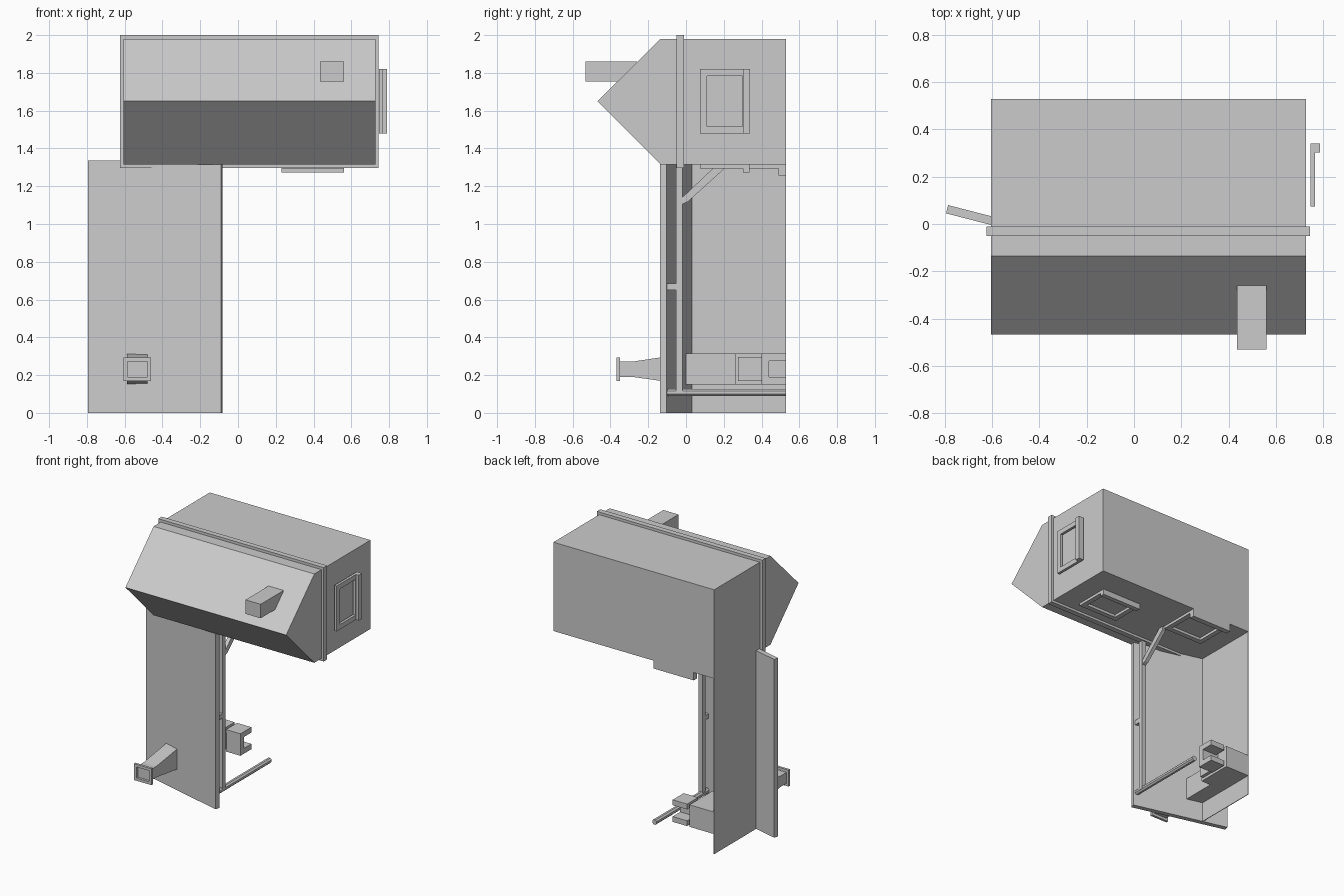
import bpy, bmesh, math
from mathutils import Vector

if "Cube" in bpy.data.objects:
    bpy.data.objects.remove(bpy.data.objects["Cube"])


def finish(name, bm):
    bmesh.ops.recalc_face_normals(bm, faces=bm.faces)
    me = bpy.data.meshes.new(name)
    bm.to_mesh(me)
    bm.free()
    ob = bpy.data.objects.new(name, me)
    bpy.context.collection.objects.link(ob)
    return ob


def add_prism(bm, pts, axis, lo, hi):
    """Extrude a 2D profile along an axis; the profile uses the other two axes in order."""
    def vec(p, h):
        c = list(p)
        c.insert(axis, h)
        return bm.verts.new(c)
    a = [vec(p, lo) for p in pts]
    b = [vec(p, hi) for p in pts]
    n = len(pts)
    bm.faces.new(a)
    bm.faces.new(b)
    for i in range(n):
        j = (i + 1) % n
        bm.faces.new((a[i], a[j], b[j], b[i]))


def prism(name, pts, axis, lo, hi):
    bm = bmesh.new()
    add_prism(bm, pts, axis, lo, hi)
    return finish(name, bm)


def rect(u0, u1, v0, v1):
    return [(u0, v0), (u1, v0), (u1, v1), (u0, v1)]


def box(name, x, y, z):
    return prism(name, rect(*x, *y), 2, *z)


def frame(name, axis, u, v, lo, hi, t):
    """Open rectangular frame of bar width t."""
    bm = bmesh.new()
    (u0, u1), (v0, v1) = u, v
    for r in (rect(u0, u1, v0, v0 + t), rect(u0, u1, v1 - t, v1),
              rect(u0, u0 + t, v0 + t, v1 - t), rect(u1 - t, u1, v0 + t, v1 - t)):
        add_prism(bm, r, axis, lo, hi)
    return finish(name, bm)


# Upper housing with wedge front, and the band around it
prism("upper_housing", [(-.135, 1.98), (-.468, 1.65), (-.135, 1.315), (.53, 1.315), (.53, 1.98)],
      0, -.605, .727)
box("housing_band", (-.625, .745), (-.05, -.01), (1.297, 2.0))
box("front_intake", (.435, .56), (-.532, -.26), (1.755, 1.86))

# Side hatch frame with raised handle bar
frame("side_hatch_frame", 0, (.075, .335), (1.48, 1.82), .746, .765, .037)
box("side_hatch_bar", (.746, .788), (.303, .34), (1.48, 1.82))

# Hatch frames under the housing
frame("lower_hatch_frame", 2, (.23, .56), (.075, .337), 1.295, 1.316, .037)
box("lower_hatch_bar", (.23, .56), (.302, .337), (1.273, 1.316))
frame("rear_hatch_frame", 2, (-.435, -.1), (.21, .53), 1.295, 1.316, .037)
box("rear_hatch_bar", (-.435, -.1), (.49, .53), (1.256, 1.316))

# Thin side wall and slanted front panel
box("side_wall", (-.605, -.6), (.02, .53), (0, 1.32))
prism("front_panel", [(-.795, .045), (-.09, -.137), (-.082, -.102), (-.787, .08)], 2, 0, 1.335)

# Post, latch, brace and bottom rail
box("post", (-.125, -.09), (-.052, -.018), (.1, 1.32))
box("post_latch", (-.12, -.092), (-.1, -.05), (.65, .685))
prism("post_brace", [(-.02, 1.105), (.01, 1.118), (.2, 1.29), (.2, 1.316), (.165, 1.316), (-.02, 1.14)],
      0, -.122, -.093)
bm = bmesh.new()
ring = [(-.11 + .02 * math.cos(math.pi * (i + .5) / 4), .108 + .02 * math.sin(math.pi * (i + .5) / 4))
        for i in range(8)]
add_prism(bm, ring, 1, -.1, .53)
finish("bottom_rail", bm)

# Funnel nozzle through the front panel
prism("nozzle", [(-.35, .19), (-.28, .19), (.01, .15), (.01, .315), (-.28, .272), (-.35, .272)],
      0, -.588, -.48)
frame("nozzle_flange", 1, (-.605, -.46), (.17, .293), -.368, -.35, .02)

# Duct along the wall, side block, neck and open clamp
box("duct", (-.602, -.48), (0, .53), (.15, .315))
box("duct_block", (-.602, -.4), (.26, .53), (.15, .315))
box("clamp_neck", (-.4, -.375), (.275, .44), (.17, .295))
prism("clamp", [(.4, .15), (.53, .15), (.53, .19), (.44, .19), (.44, .275), (.53, .275), (.53, .315), (.4, .315)],
      0, -.38, -.26)
